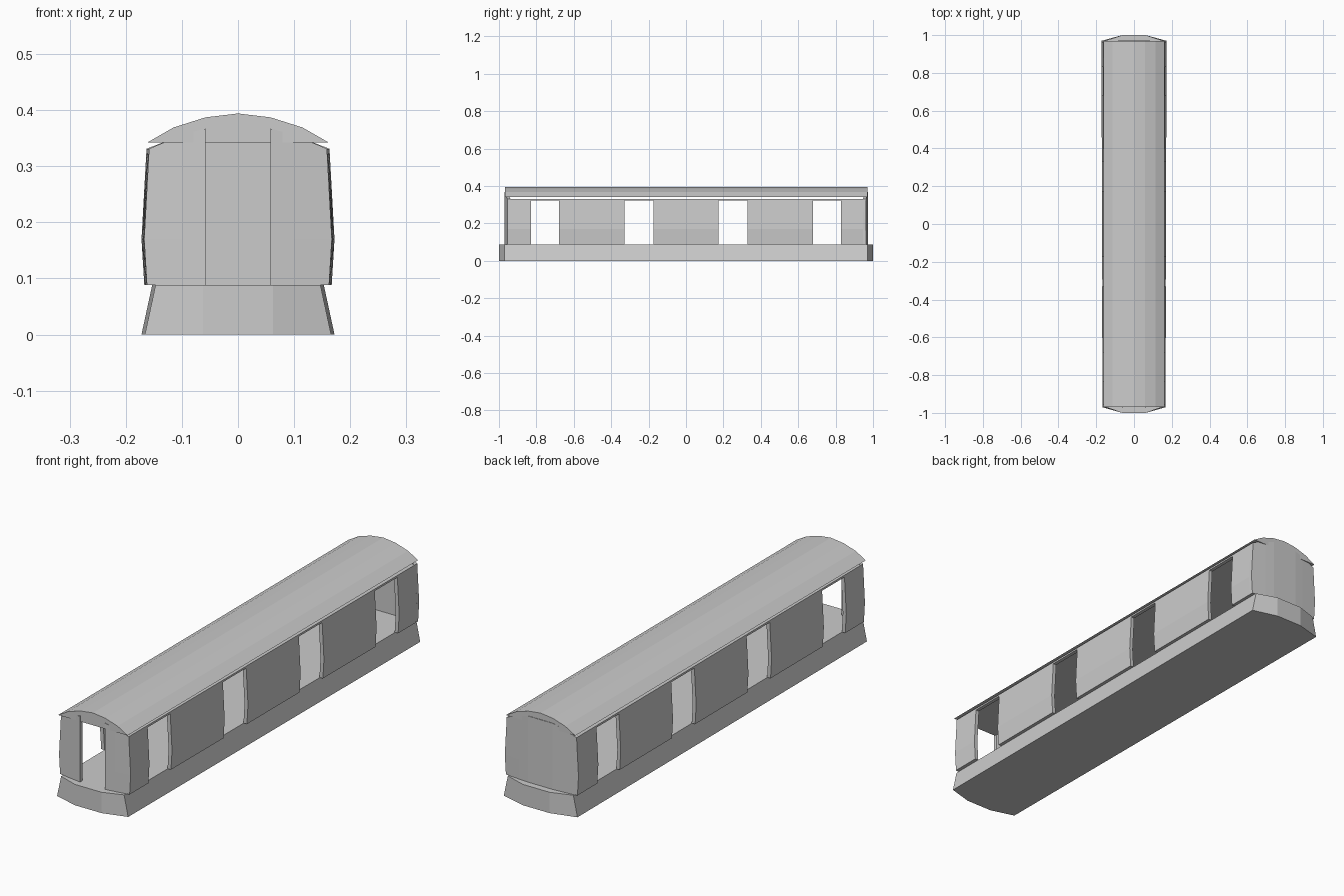
import bpy, bmesh

if "Cube" in bpy.data.objects:
    bpy.data.objects.remove(bpy.data.objects["Cube"])


def loft(name, sections):
    """Solid skinned through matching closed sections, capped at both ends."""
    bm = bmesh.new()
    rings = [[bm.verts.new(p) for p in s] for s in sections]
    n = len(rings[0])
    for a, b in zip(rings, rings[1:]):
        for i in range(n):
            j = (i + 1) % n
            bm.faces.new((a[i], a[j], b[j], b[i]))
    bm.faces.new(rings[0])
    bm.faces.new(rings[-1])
    bmesh.ops.recalc_face_normals(bm, faces=bm.faces)
    mesh = bpy.data.meshes.new(name)
    bm.to_mesh(mesh)
    bm.free()
    ob = bpy.data.objects.new(name, mesh)
    bpy.context.collection.objects.link(ob)
    return ob


THICK = 0.016
FLOOR, BELT, HEADER, EAVE = 0.088, 0.17, 0.323, 0.331
WALL = [(0.167, FLOOR), (0.172, BELT), (0.1635, HEADER), (0.163, EAVE)]


def taper(y):
    # the body is slightly narrower at the front
    return 0.986 + 0.0145 * y


# Skirted base with bowed ends
def base_ring(z, front, back):
    return [(-front, -0.97, z), (-0.062, -1, z), (0.062, -1, z), (front, -0.97, z),
            (back, 0.97, z), (0.062, 1, z), (-0.062, 1, z), (-back, 0.97, z)]


loft("base", [base_ring(0, 0.166, 0.172), base_ring(FLOOR, 0.147, 0.153)])


# Side walls: panels between doorways, plus thin lintels
def wall_section(side, y, pts):
    k = taper(y)
    outer = [(side * x * k, y, z) for x, z in pts]
    inner = [(side * (x * k - THICK), y, z) for x, z in reversed(pts)]
    return outer + inner


DOORS = [(-0.83, -0.68), (-0.33, -0.175), (0.175, 0.33), (0.68, 0.83)]
edges = [-0.955] + [y for d in DOORS for y in d] + [0.963]
for side, label in ((-1, "left"), (1, "right")):
    for a, b in zip(edges[::2], edges[1::2]):
        loft(label + "_wall_panel", [wall_section(side, y, WALL) for y in (a, b)])
    for a, b in DOORS:
        loft(label + "_door_lintel", [wall_section(side, y, WALL[2:]) for y in (a, b)])


# End walls: columns of (x, y, top height); the corner column follows the side profile
def column(x, y, top, inward, corner=0):
    k = taper(y)
    if corner:
        outer = [(corner * px * k, y, pz) for px, pz in WALL if pz != HEADER]
    else:
        outer = [(x, y, FLOOR), (x, y, BELT), (x, y, top)]
    return outer + [(px, py + inward, pz) for px, py, pz in reversed(outer)]


for s, label in ((-1, "left"), (1, "right")):
    loft(label + "_front_panel", [
        column(s * 0.058, -0.971, 0.367, THICK),
        column(s * 0.1, -0.965, 0.356, THICK),
        column(0, -0.955, 0, THICK, corner=s)])

loft("back_wall", [
    column(0, 0.963, 0, -THICK, corner=-1),
    column(-0.1, 0.969, 0.356, -THICK),
    column(-0.058, 0.972, 0.367, -THICK),
    column(0.058, 0.972, 0.367, -THICK),
    column(0.1, 0.969, 0.356, -THICK),
    column(0, 0.963, 0, -THICK, corner=1)])

# Faceted arched roof
half = [(0.162, 0.342), (0.115, 0.369), (0.058, 0.387)]
arch = half + [(0, 0.394)] + [(-x, z) for x, z in reversed(half)]
loft("roof", [[(x, y, z) for x, z in arch] for y in (-0.968, 0.97)])
